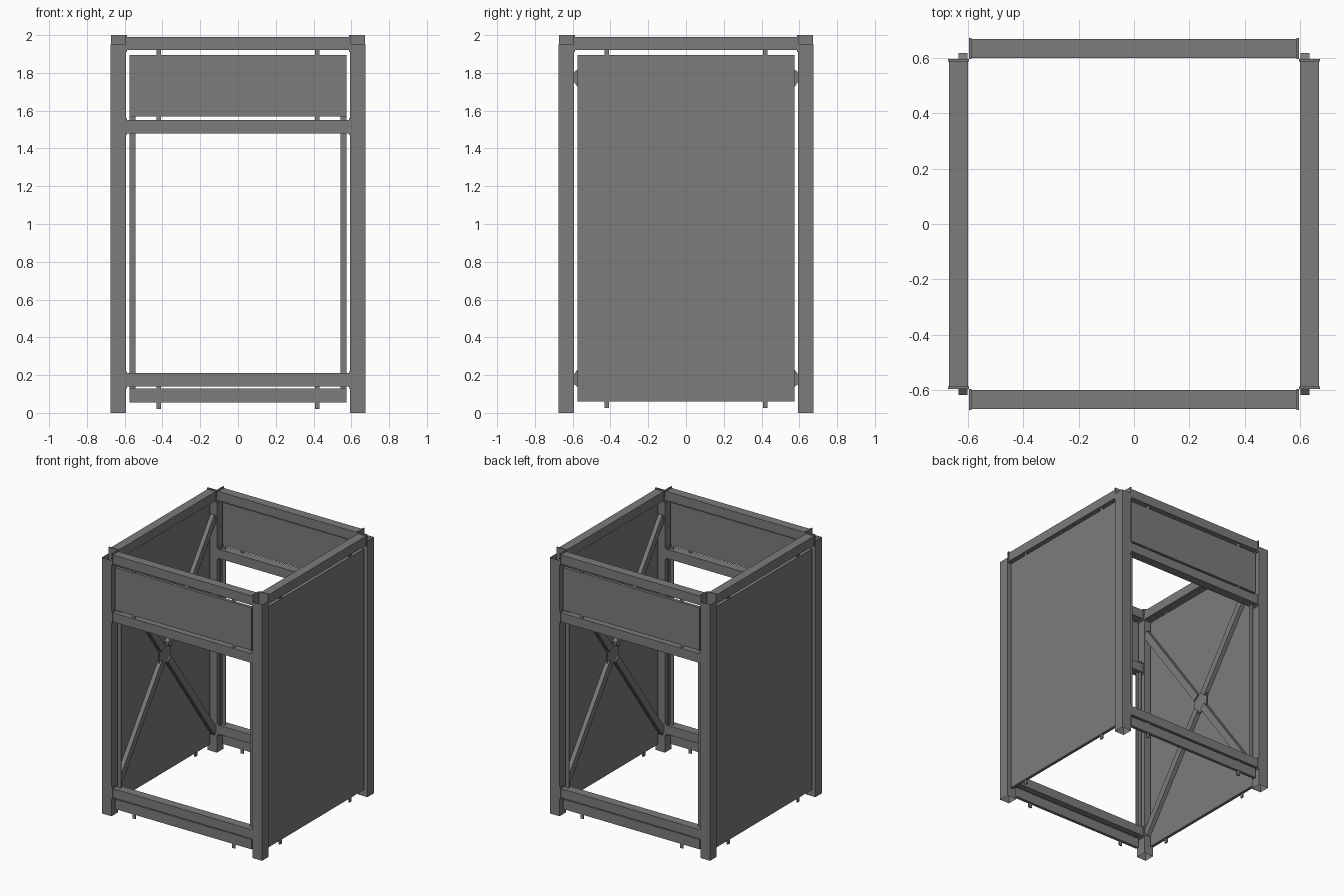
import bpy, bmesh, math
from mathutils import Matrix, Vector

if "Cube" in bpy.data.objects:
    bpy.data.objects.remove(bpy.data.objects["Cube"], do_unlink=True)

# One painted steel colour for everything
steel = bpy.data.materials.new("grey_steel")
steel.use_nodes = True
GREY = (0.2, 0.2, 0.2, 1)
steel.diffuse_color = GREY
steel.node_tree.nodes["Principled BSDF"].inputs["Base Color"].default_value = GREY

SIDES = {"front": 0, "right": 3, "back": 2, "left": 1}
MID = 0.978           # height of the brace crossing


def add_box(bm, u, d, z, tilt=0.0):
    """Box from ranges: u along the wall, d outward from the centre, z up.
    tilt turns it in the wall plane about its own middle."""
    size = Vector((u[1] - u[0], d[1] - d[0], z[1] - z[0]))
    mid = Vector((sum(u) / 2, -sum(d) / 2, sum(z) / 2))
    mat = (Matrix.Translation(mid) @ Matrix.Rotation(tilt, 4, 'Y')
           @ Matrix.Diagonal((*size, 1)))
    bmesh.ops.create_cube(bm, size=1, matrix=mat)


def finish(bm, name, turn):
    bm.transform(Matrix.Rotation(turn * math.pi / 2, 4, 'Z'))
    mesh = bpy.data.meshes.new(name)
    bm.to_mesh(mesh)
    bm.free()
    mesh.materials.append(steel)
    obj = bpy.data.objects.new(name, mesh)
    bpy.context.collection.objects.link(obj)


def part(name, turn, boxes):
    bm = bmesh.new()
    for box in boxes:
        add_box(bm, *box)
    finish(bm, name, turn)


def pair(u, d, z):
    """The same box on both ends of a wall."""
    return [(u, d, z), ((-u[1], -u[0]), d, z)]


# Open-ended square tube columns
for name, turn in (("front_right", 0), ("front_left", 1),
                   ("back_left", 2), ("back_right", 3)):
    bm = bmesh.new()
    add_box(bm, (-0.675, -0.594), (0.594, 0.675), (0, 1.95))
    bm.normal_update()
    ends = [f for f in bm.faces if abs(f.normal.z) > 0.9]
    bmesh.ops.delete(bm, geom=ends, context='FACES_ONLY')
    finish(bm, name + "_column", turn)

for side, turn in SIDES.items():
    is_end = side in ("front", "back")

    # Horizontal beams with end plates
    beams = {"top": 1.955}
    if is_end:
        beams.update(middle=1.515, bottom=0.175)
    for level, z in beams.items():
        part(f"{side}_{level}_beam", turn,
             [((-0.588, 0.588), (0.6, 0.668), (z - 0.035, z + 0.035))])
        part(f"{side}_{level}_end_plates", turn,
             pair((0.587, 0.597), (0.597, 0.672), (z - 0.045, z + 0.045)))

    # Thin infill panels and the tabs that hold them
    if is_end:
        panels = {"upper": (1.57, 1.895), "lower": (0.055, 0.13)}
        tabs = [(1.88, 1.93), (1.54, 1.58), (0.02, 0.145)]
    else:
        panels = {"full": (0.06, 1.895)}
        tabs = [(0.025, 0.08), (1.88, 1.93)]
    for level, z in panels.items():
        part(f"{side}_{level}_panel", turn,
             [((-0.575, 0.575), (0.637, 0.66), z)])
    part(f"{side}_panel_tabs", turn,
         [b for z in tabs for b in pair((0.407, 0.432), (0.645, 0.655), z)])

    if is_end:
        # Angle posts beside the opening
        part(f"{side}_opening_posts", turn,
             pair((0.543, 0.574), (0.627, 0.632), (0.13, 1.57))
             + pair((0.569, 0.574), (0.602, 0.627), (0.13, 1.57)))
        continue

    # Four brace arms running from a centre gusset to the columns
    slope = math.atan(1.38)
    start, end = 0.06, 0.597 / math.cos(slope)
    middle, half = (start + end) / 2, (end - start) / 2
    arms = []
    for sx in (1, -1):
        for sz in (1, -1):
            cu = sx * middle * math.cos(slope)
            cz = MID + sz * middle * math.sin(slope)
            arms.append(((cu - half, cu + half), (0.602, 0.634),
                         (cz - 0.026, cz + 0.026), -sx * sz * slope))
    part(f"{side}_brace_arms", turn, arms)
    part(f"{side}_brace_gusset", turn,
         [((-0.07, 0.07), (0.614, 0.622), (MID - 0.08, MID + 0.08))])
